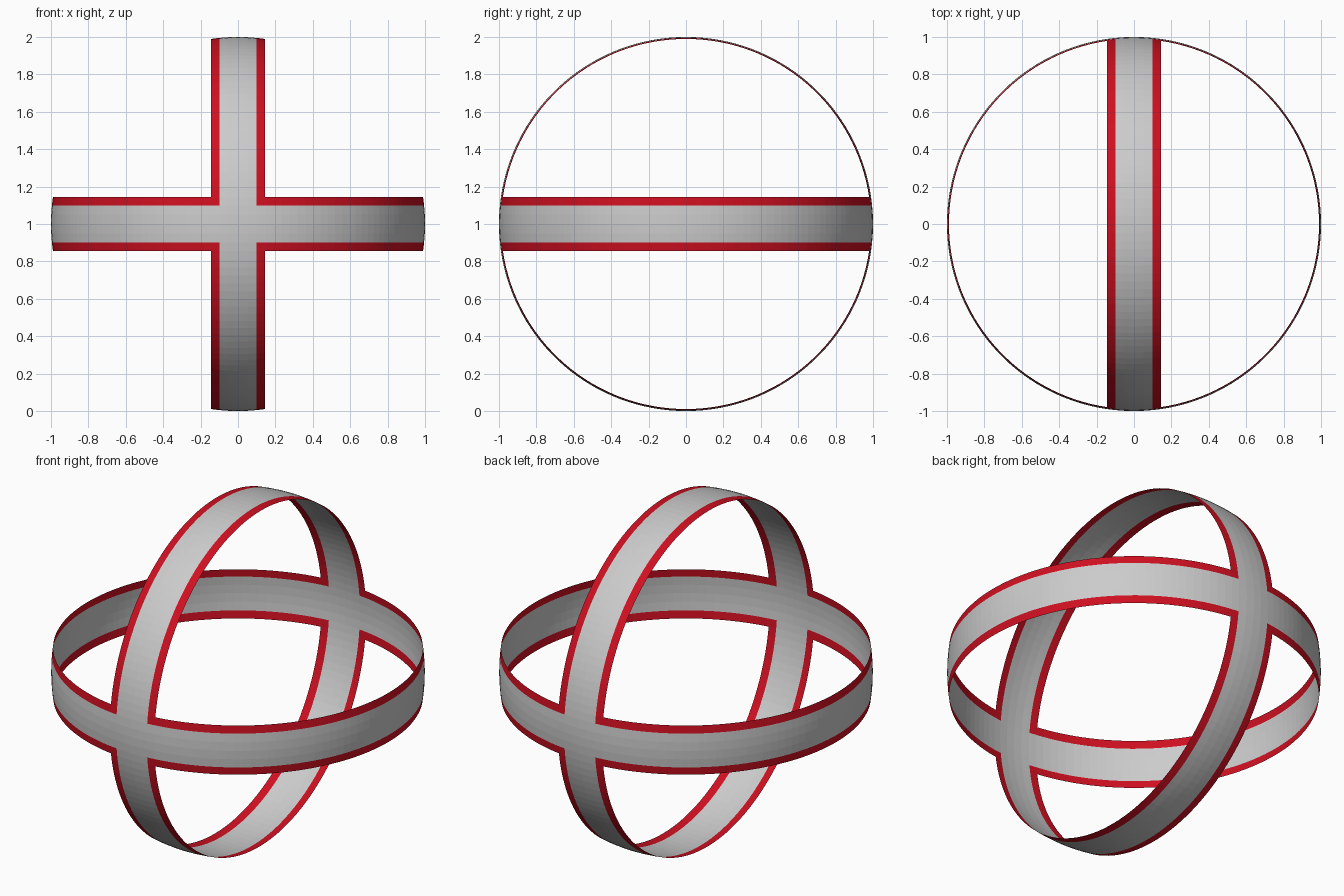
import bpy, bmesh
from math import sqrt, asin, sin, cos, pi

if "Cube" in bpy.data.objects:
    bpy.data.objects.remove(bpy.data.objects["Cube"])

OUT, INN, SEG = 0.145, 0.10, 64
LEVELS = [-OUT, -INN, -0.05, 0.0, 0.05, INN, OUT]

red = bpy.data.materials.new("red")
red.diffuse_color = (0.62, 0.005, 0.015, 1)
red.use_nodes = True
red.node_tree.nodes["Principled BSDF"].inputs["Base Color"].default_value = red.diffuse_color


def arm(swap, side):
    """Rows of points of a half band running from front to back crossing."""
    rows = []
    for v in LEVELS:
        r = sqrt(1 - v * v)
        a0 = asin(OUT / r)
        row = []
        for i in range(SEG + 1):
            a = a0 + (pi - 2 * a0) * i / SEG
            u, y = side * r * sin(a), -r * cos(a)
            row.append((v, y, u) if swap else (u, y, v))
        rows.append(row)
    return rows


def crossing(side):
    """Patch where the two bands meet, front or back."""
    return [[(x, side * sqrt(1 - x * x - z * z), z) for x in LEVELS] for z in LEVELS]


patches = [arm(s, d) for s in (False, True) for d in (-1, 1)]
patches += [crossing(-1), crossing(1)]


def build(name, want_trim, material=None):
    bm = bmesh.new()
    for rows in patches:
        for r0, r1 in zip(rows, rows[1:]):
            for i in range(len(r0) - 1):
                quad = [r0[i], r0[i + 1], r1[i + 1], r1[i]]
                cx = abs(sum(p[0] for p in quad)) / 4
                cz = abs(sum(p[2] for p in quad)) / 4
                if (min(cx, cz) > INN) == want_trim:
                    bm.faces.new([bm.verts.new(p) for p in quad])
    bmesh.ops.remove_doubles(bm, verts=bm.verts, dist=1e-4)
    # faces point away from the centre
    for f in bm.faces:
        f.normal_update()
        if f.normal.dot(f.calc_center_median()) < 0:
            f.normal_flip()
    bmesh.ops.translate(bm, verts=bm.verts, vec=(0, 0, 1))
    me = bpy.data.meshes.new(name)
    bm.to_mesh(me)
    bm.free()
    if material:
        me.materials.append(material)
    bpy.context.collection.objects.link(bpy.data.objects.new(name, me))


# Grey crossed bands and their red borders
build("crossed_bands", False)
build("band_trim", True, red)
